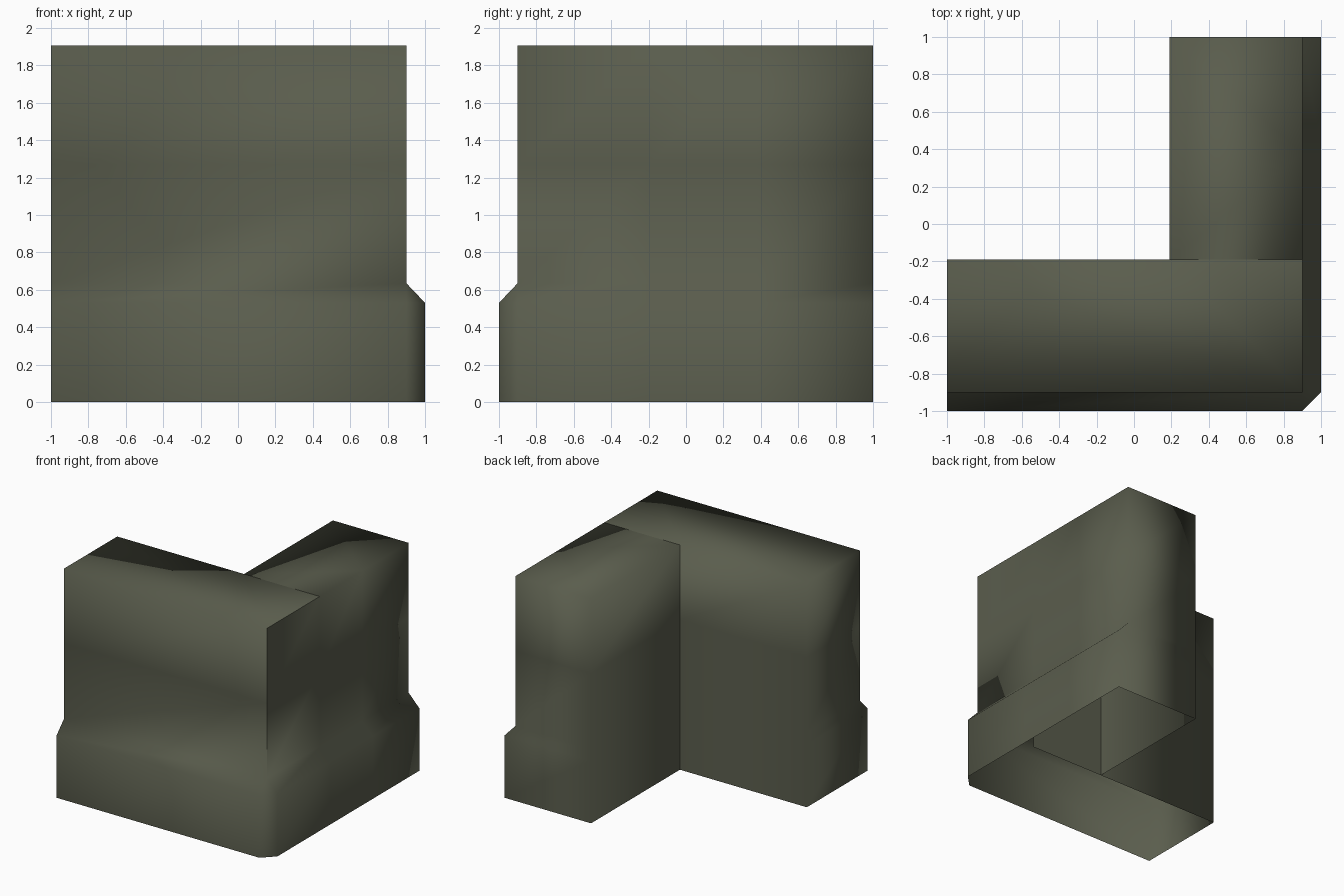
import bpy, bmesh
from mathutils import Vector

if "Cube" in bpy.data.objects:
    bpy.data.objects.remove(bpy.data.objects["Cube"])

mat = bpy.data.materials.new("olive_grey")
mat.diffuse_color = (0.102, 0.109, 0.074, 1)
mat.use_nodes = True
mat.node_tree.nodes["Principled BSDF"].inputs["Base Color"].default_value = mat.diffuse_color

T, IN = 1.905, 0.19          # wall height, inner corner position
# L-shaped outlines: wide foot with a cut corner, and the narrower wall above
FOOT = [(-1, -1), (.9, -1), (1, -.9), (1, -IN), (1, 1), (IN, 1), (IN, -IN), (-1, -IN)]
WALL = [(-1, -.9), (.9, -.9), (.9, -.9), (.9, -IN), (.9, 1), (IN, 1), (IN, -IN), (-1, -IN)]
LEVELS = [(FOOT, 0), (FOOT, .53), (WALL, .635), (WALL, 1.27), (WALL, T)]


def finish(bm, name):
    me = bpy.data.meshes.new(name)
    bm.to_mesh(me)
    bm.free()
    me.materials.append(mat)
    ob = bpy.data.objects.new(name, me)
    bpy.context.collection.objects.link(ob)
    return ob


# corner wall: stacked outlines, open underneath
bm = bmesh.new()
rings = [[bm.verts.new((x, y, z)) for x, y in pts] for pts, z in LEVELS]
n = len(FOOT)
for a, b in zip(rings, rings[1:]):
    for i in range(n):
        j = (i + 1) % n
        bm.faces.new((a[i], a[j], b[j], b[i]))
top = rings[-1]
bm.faces.new([top[i] for i in (0, 1, 3, 6, 7)])   # front arm top
bm.faces.new([top[i] for i in (3, 4, 5, 6)])      # side arm top
bmesh.ops.remove_doubles(bm, verts=bm.verts, dist=1e-4)
bm.normal_update()

# extra column on the right-hand side arm wall
side = [f for f in bm.faces if f.normal.x > .5 and f.calc_center_median().y > -IN]
geom = set(side)
for f in side:
    geom.update(f.edges)
    geom.update(f.verts)
bmesh.ops.bisect_plane(bm, geom=list(geom), plane_co=(0, .38, 0), plane_no=(0, 1, 0))

# smooth shading, with sharp joints between the two arms
for f in bm.faces:
    f.smooth = True


def at(v, x, y):
    return abs(v.co.x - x) < .01 and abs(v.co.y - y) < .01


for e in bm.edges:
    a, b = e.verts
    is_top = min(a.co.z, b.co.z) > T - .01
    inner = at(a, IN, -IN) and at(b, IN, -IN)
    outer = at(a, .9, -.9) and at(b, .9, -.9)
    joint = is_top and all(abs(v.co.y + IN) < .01 and v.co.x > 0 for v in e.verts)
    end = is_top and all(abs(v.co.x - .9) < .01 and v.co.y < 0 for v in e.verts)
    if inner or outer or joint or end:
        e.smooth = False
finish(bm, "corner_wall")

# inner partition where the arms meet
bm = bmesh.new()
bm.faces.new([bm.verts.new(Vector(p)) for p in
              ((.9, -IN, 0), (IN, -IN, 0), (IN, -IN, T), (.9, -IN, T))])
finish(bm, "partition_wall")
